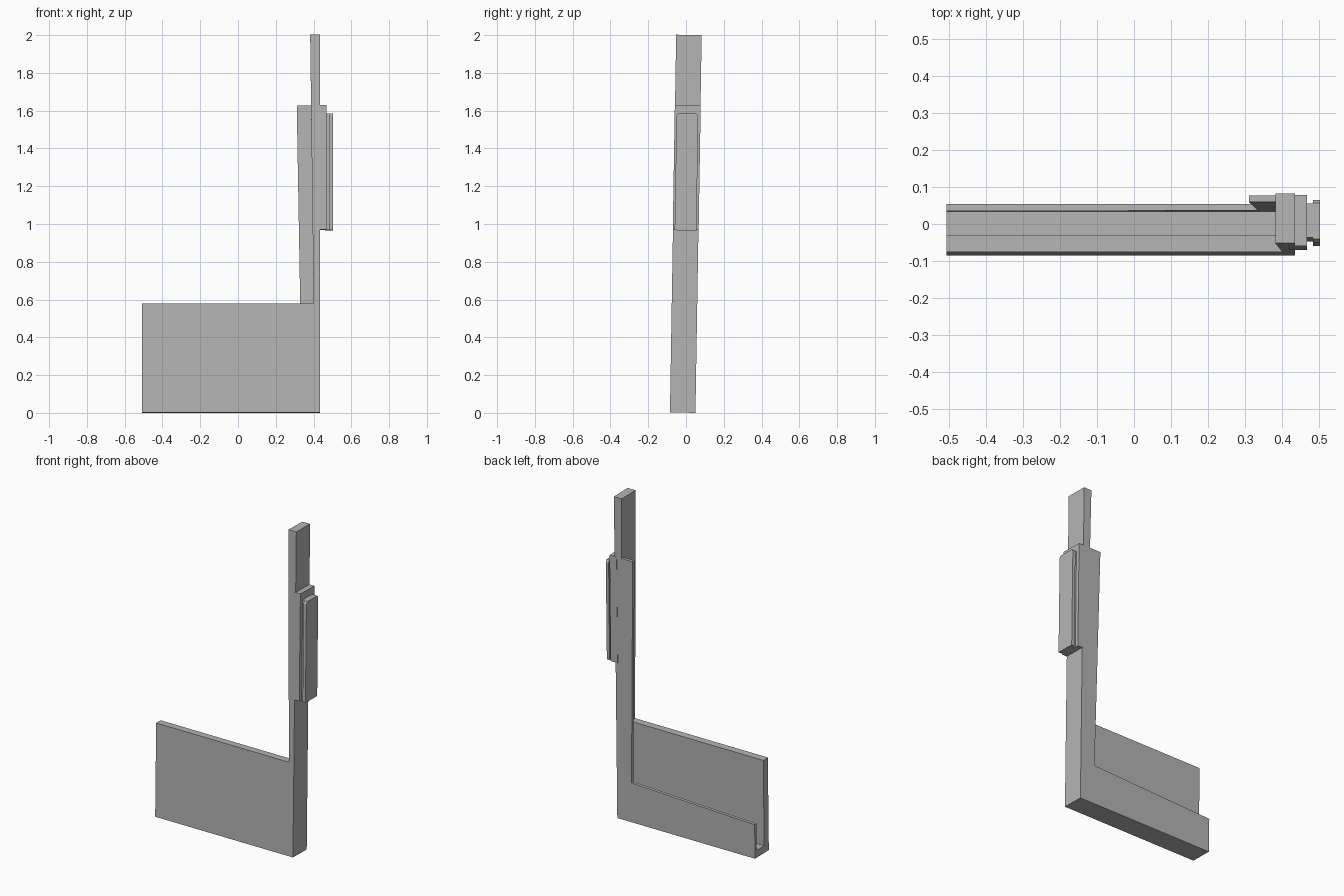
import bpy
import bmesh
from mathutils import Matrix, Vector

cube = bpy.data.objects.get("Cube")
if cube:
    bpy.data.objects.remove(cube, do_unlink=True)

grey = bpy.data.materials.new("plain grey")
grey.use_nodes = True
COLOUR = (0.46, 0.46, 0.46, 1)
grey.diffuse_color = COLOUR
grey.node_tree.nodes["Principled BSDF"].inputs["Base Color"].default_value = COLOUR

# The whole bracket leans slightly towards the back
LEAN = Matrix.Translation((0, 0, 0.001)) @ Matrix.Rotation(-0.0165, 4, "X")
FRONT, BACK = -0.085, 0.05
LEFT, RIGHT = -0.507, 0.435


def prism(name, outline, axis, lo, hi):
    """Extrude an outline along y (points are x, z) or along x (points are y, z)."""
    bm = bmesh.new()

    def place(p, d):
        return Vector((p[0], d, p[1]) if axis == "y" else (d, p[0], p[1]))

    face = bm.faces.new([bm.verts.new(place(p, lo)) for p in outline])
    grown = bmesh.ops.extrude_face_region(bm, geom=[face])["geom"]
    verts = [g for g in grown if isinstance(g, bmesh.types.BMVert)]
    bmesh.ops.translate(bm, verts=verts, vec=place((0, 0), hi - lo))
    bmesh.ops.recalc_face_normals(bm, faces=bm.faces)
    bm.transform(LEAN)
    mesh = bpy.data.meshes.new(name)
    bm.to_mesh(mesh)
    bm.free()
    mesh.materials.append(grey)
    obj = bpy.data.objects.new(name, mesh)
    bpy.context.collection.objects.link(obj)
    return obj


def box(y0, y1, z0, z1):
    return [(y0, z0), (y1, z0), (y1, z1), (y0, z1)]


# Tapered upright post
prism("post", [(0.408, 0), (RIGHT, 0), (RIGHT, 2), (0.382, 2)], "y", FRONT, BACK)

# Channel: tall front panel and floor in one section
prism("front_panel_and_floor",
      [(FRONT, 0), (BACK, 0), (BACK, 0.045), (-0.04, 0.045), (-0.04, 0.576), (FRONT, 0.576)],
      "x", LEFT, 0.42)

# L-shaped back lip that climbs the post
prism("back_lip",
      [(LEFT, 0), (0.42, 0), (0.42, 1.628), (0.311, 1.628), (0.335, 0.245), (LEFT, 0.212)],
      "y", 0.032, BACK)

# Side mount: block, neck and outer plate with clipped top corners
prism("side_block", box(-0.086, 0.051, 0.968, 1.628), "x", 0.42, 0.468)
prism("side_neck", box(-0.063, 0.029, 0.966, 1.584), "x", 0.46, 0.485)
prism("side_plate",
      [(-0.076, 0.965), (0.039, 0.965), (0.039, 1.57), (0.03, 1.584),
       (-0.067, 1.584), (-0.076, 1.57)], "x", 0.484, 0.503)
